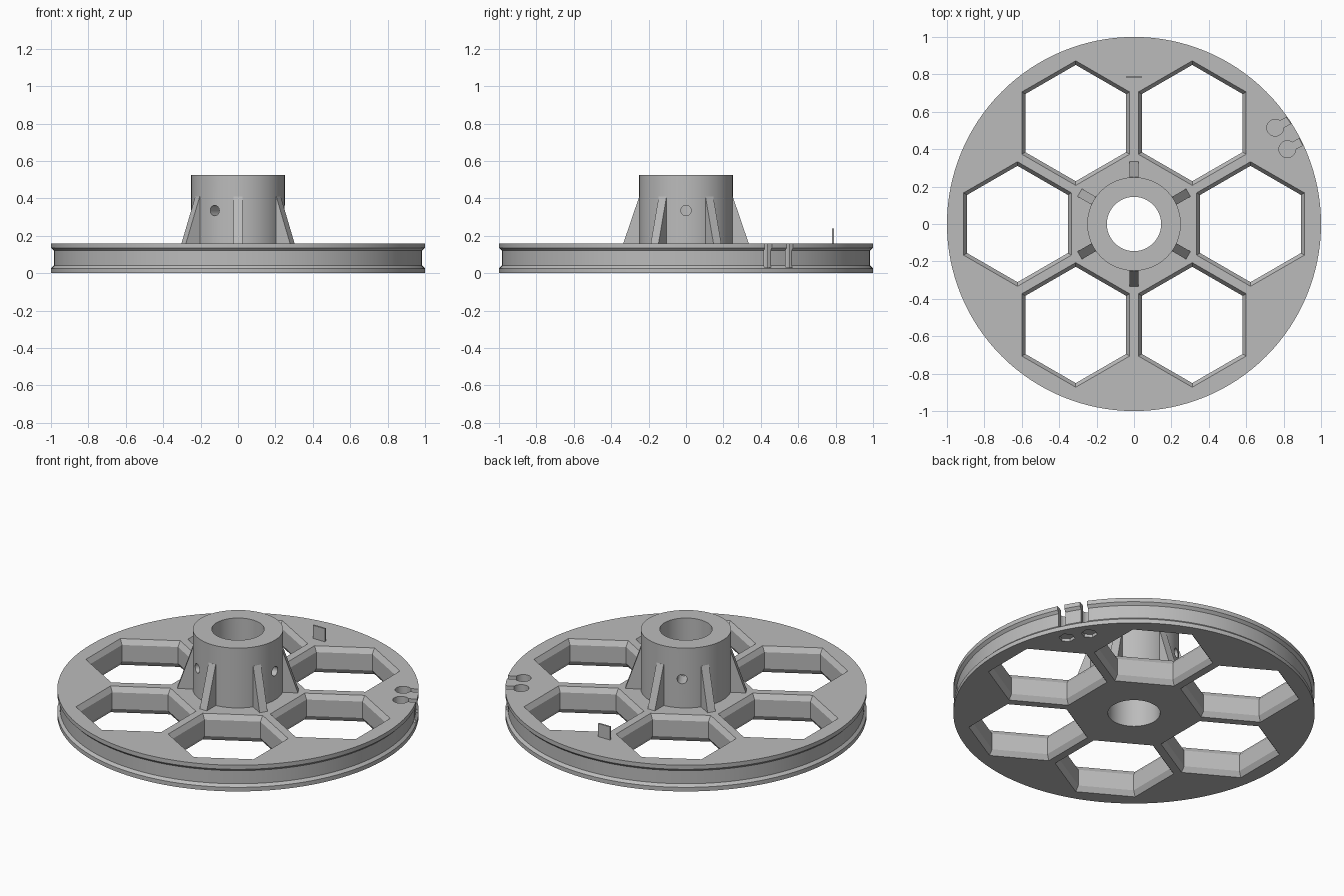
import bpy, bmesh
from math import sin, cos, pi, asin, radians
from mathutils import Matrix

default = bpy.data.objects.get("Cube")
if default:
    bpy.data.objects.remove(default, do_unlink=True)

grey = bpy.data.materials.new("plain_grey")
grey.use_nodes = True
COLOUR = (0.5, 0.5, 0.5, 1)
grey.diffuse_color = COLOUR
grey.node_tree.nodes["Principled BSDF"].inputs["Base Color"].default_value = COLOUR


def finish(name, bm, matrix=Matrix()):
    bm.transform(matrix)
    bmesh.ops.recalc_face_normals(bm, faces=bm.faces)
    mesh = bpy.data.meshes.new(name)
    bm.to_mesh(mesh)
    bm.free()
    mesh.materials.append(grey)
    ob = bpy.data.objects.new(name, mesh)
    bpy.context.collection.objects.link(ob)
    return ob


def lathe(name, profile, sides, ring, start=0.0, matrix=Matrix()):
    """Revolve (radius, z) points; a ring is closed, otherwise ends are capped."""
    bm = bmesh.new()
    angles = [start + 2 * pi * i / sides for i in range(sides)]
    loops = [[bm.verts.new((r * cos(a), r * sin(a), z)) for a in angles] for r, z in profile]
    pairs = list(zip(loops, loops[1:]))
    if ring:
        pairs.append((loops[-1], loops[0]))
    else:
        bm.faces.new(loops[0])
        bm.faces.new(loops[-1])
    for low, high in pairs:
        for i in range(sides):
            j = (i + 1) % sides
            bm.faces.new((low[i], low[j], high[j], high[i]))
    return finish(name, bm, matrix)


def prism(name, outline, low, high, matrix=Matrix()):
    """Extrude a flat outline from low to high."""
    bm = bmesh.new()
    bottom = [bm.verts.new((x, y, low)) for x, y in outline]
    top = [bm.verts.new((x, y, high)) for x, y in outline]
    bm.faces.new(bottom)
    bm.faces.new(top)
    for i in range(len(outline)):
        j = (i + 1) % len(outline)
        bm.faces.new((bottom[i], bottom[j], top[j], top[i]))
    return finish(name, bm, matrix)


def activate(ob):
    bpy.ops.object.select_all(action='DESELECT')
    ob.select_set(True)
    bpy.context.view_layer.objects.active = ob


def cut(target, cutter):
    cutter.hide_render = True
    mod = target.modifiers.new("cut", 'BOOLEAN')
    mod.operation, mod.solver, mod.object = 'DIFFERENCE', 'EXACT', cutter
    activate(target)
    bpy.ops.object.modifier_apply(modifier=mod.name)
    bpy.data.objects.remove(cutter, do_unlink=True)


def turn(degrees):
    return Matrix.Rotation(radians(degrees), 4, 'Z')


T = 0.16      # wheel thickness
BORE = 0.145
HUB = 0.25

# Wheel disc with a shallow belt groove around the rim
wheel = lathe("wheel_disc", [(BORE, 0), (1, 0), (1, 0.025), (0.985, 0.04), (0.985, 0.12),
                             (1, 0.135), (1, T), (BORE, T)], 128, True)

# Six hexagonal windows, chamfered on both faces
wide, narrow, depth, over = 0.333, 0.311, 0.03, 0.01
flare = wide + (wide - narrow) * over / depth
window = [(flare, -over), (narrow, depth), (narrow, T - depth), (flare, T + over)]
for k in range(6):
    place = Matrix.Translation((0.623 * cos(k * pi / 3), 0.623 * sin(k * pi / 3), 0))
    cut(wheel, lathe("window_cutter", window, 6, False, pi / 6, place))

# Two keyhole slots opening through the rim, with small pockets underneath
R, W = 0.045, 0.02
a0 = asin(W / R)
arc = [a0 + (2 * pi - 2 * a0) * i / 24 for i in range(25)]
keyhole = [(R * cos(a), R * sin(a)) for a in arc] + [(0.25, -W), (0.25, W)]
hexagon = [(R * cos(i * pi / 3), R * sin(i * pi / 3)) for i in range(6)]
for x, y in ((0.755, 0.515), (0.82, 0.40)):
    place = Matrix.Translation((x, y, 0)) @ turn(28)
    cut(wheel, prism("keyhole_cutter", keyhole, 0.03, 0.2, place))
    cut(wheel, prism("pocket_cutter", hexagon, -0.02, 0.018, place))

# Hub tube with three radial screw holes
hub = lathe("hub", [(BORE, T), (HUB, T), (HUB, 0.525), (BORE, 0.525)], 96, True)
for angle in (0, 120, 240):
    place = turn(angle) @ Matrix.Translation((0, 0, 0.335)) @ Matrix.Rotation(pi / 2, 4, 'Y')
    cut(hub, lathe("screw_cutter", [(0.028, 0.08), (0.028, 0.3)], 24, False, 0, place))

# Six tapered ribs bracing the hub
rib = [(0.235, T), (0.335, T), (HUB, 0.41), (0.235, 0.41)]
for k in range(6):
    prism(f"hub_rib_{k + 1}", rib, -0.024, 0.024,
          turn(30 + 60 * k) @ Matrix.Rotation(pi / 2, 4, 'X'))

# Thin upright marker tab near the back rim
prism("marker_tab", [(-0.04, 0.78), (0.04, 0.78), (0.04, 0.79), (-0.04, 0.79)], T, 0.24)

for ob in (wheel, hub):
    activate(ob)
    bpy.ops.object.shade_smooth_by_angle(angle=radians(30))
